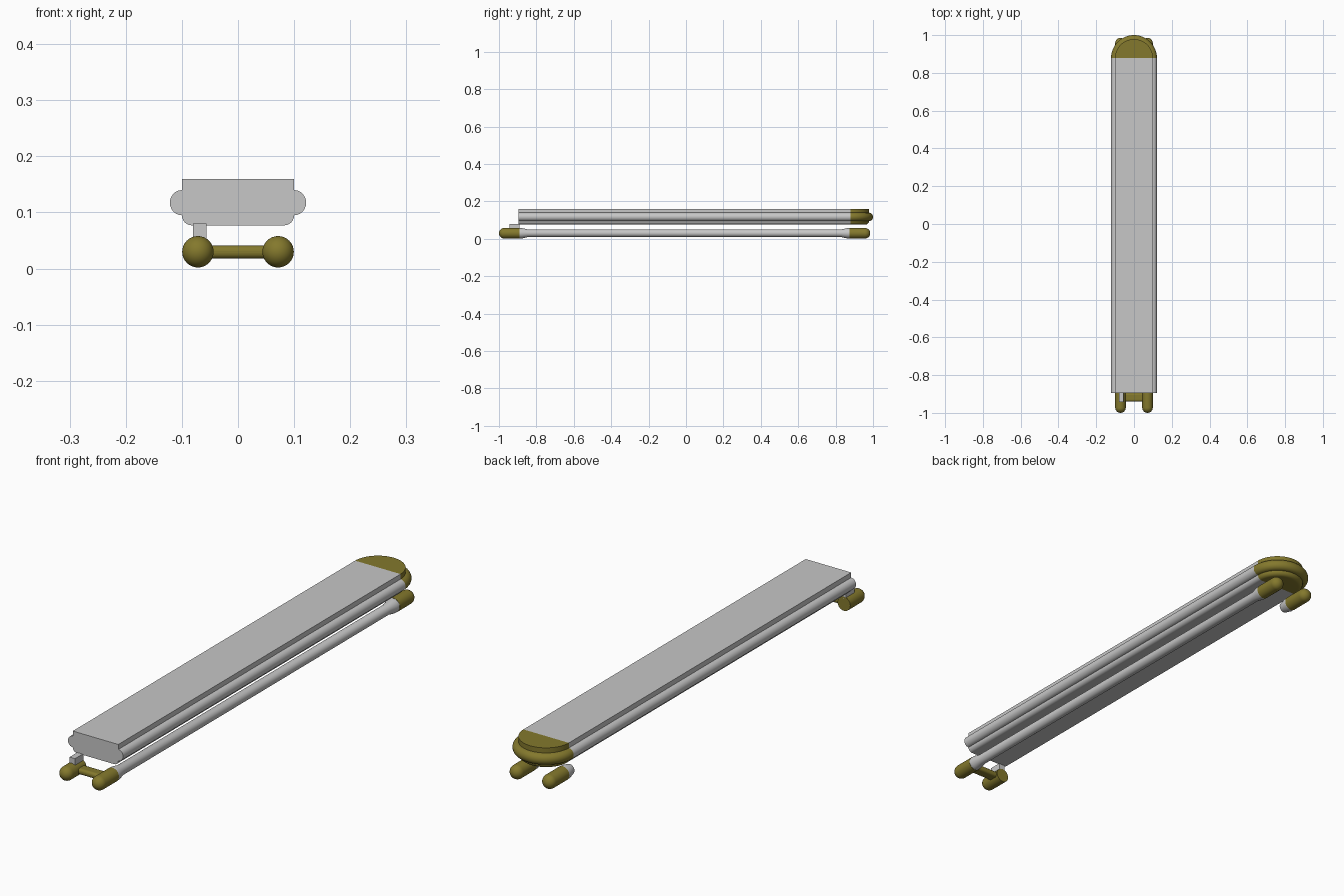
import bpy, bmesh
from math import pi, sin, cos, radians
from mathutils import Vector

cube = bpy.data.objects.get("Cube")
if cube:
    bpy.data.objects.remove(cube, do_unlink=True)


def material(name, color):
    m = bpy.data.materials.new(name)
    m.use_nodes = True
    m.diffuse_color = color
    m.node_tree.nodes["Principled BSDF"].inputs["Base Color"].default_value = color
    return m


GREY = material("light grey", (0.57, 0.57, 0.57, 1))
OLIVE = material("olive", (0.23, 0.19, 0.026, 1))


def finish(name, bm, mat):
    bmesh.ops.remove_doubles(bm, verts=bm.verts, dist=0.00005)
    bmesh.ops.recalc_face_normals(bm, faces=bm.faces)
    mesh = bpy.data.meshes.new(name)
    bm.to_mesh(mesh)
    bm.free()
    mesh.materials.append(mat)
    obj = bpy.data.objects.new(name, mesh)
    bpy.context.collection.objects.link(obj)
    bpy.ops.object.select_all(action='DESELECT')
    obj.select_set(True)
    bpy.context.view_layer.objects.active = obj
    bpy.ops.object.shade_smooth_by_angle(angle=radians(30))
    return obj


def spin(bm, points, center, axis, angle, steps):
    verts = [bm.verts.new(p) for p in points]
    edges = [bm.edges.new(pair) for pair in zip(verts, verts[1:])]
    bmesh.ops.spin(bm, geom=verts + edges, cent=center, axis=axis,
                   angle=angle, steps=steps)


def lathe(name, profile, x, z, mat):
    """Turn (radius, y) pairs about a line along y."""
    bm = bmesh.new()
    spin(bm, [(x + r, y, z) for r, y in profile], (x, 0, z), (0, 1, 0), 2 * pi, 32)
    return finish(name, bm, mat)


def box(name, low, high, mat):
    bm = bmesh.new()
    bmesh.ops.create_cube(bm, size=1)
    low, high = Vector(low), Vector(high)
    for v in bm.verts:
        v.co = (low + high) / 2 + v.co * (high - low)
    return finish(name, bm, mat)


# Half section of the plank: square top lip, round side bead, round lower edge
FRONT, BACK = -0.895, 0.8785
half = [(0.1, 0.16), (0.1, 0.14)]
half += [(0.1 + 0.0215 * sin(a), 0.1175 + 0.0225 * cos(a))
         for a in (pi * i / 12 for i in range(1, 12))]
half += [(0.1, 0.095)]
half += [(0.082 + 0.018 * cos(a), 0.095 - 0.018 * sin(a))
         for a in (pi / 2 * i / 6 for i in range(1, 7))]

# Long plank body
bm = bmesh.new()
outline = half + [(-x, z) for x, z in reversed(half)]
face = bm.faces.new([bm.verts.new((x, FRONT, z)) for x, z in outline])
swept = bmesh.ops.extrude_face_region(bm, geom=[face], use_keep_orig=True)
bmesh.ops.translate(bm, vec=(0, BACK - FRONT, 0),
                    verts=[g for g in swept["geom"] if isinstance(g, bmesh.types.BMVert)])
finish("plank_body", bm, GREY)

# Half-round end cap carrying the same section
bm = bmesh.new()
section = [(0, 0.16)] + half + [(0, 0.077)]
spin(bm, [(r, BACK, z) for r, z in section], (0, BACK, 0), (0, 0, 1), pi, 40)
finish("plank_end_cap", bm, OLIVE)

# Round-nosed tips at the four rod ends
R, ROD, X, Z = 0.028, 0.0205, 0.0715, 0.03


def tip(name, x, nose, base):
    s = 1 if nose > base else -1
    dome = [(R * sin(a), nose - s * R * (1 - cos(a)))
            for a in (pi / 2 * i / 10 for i in range(11))]
    lathe(name, dome + [(R, base), (0, base)], x, Z, OLIVE)


for side, x in (("left", X), ("right", -X)):
    tip(side + "_front_tip", x, -1.0, -0.89)
    tip(side + "_back_tip", x, 0.985, 0.875)

# Long lower rod with flared collars, and the short collar opposite
C = R - 0.0008
lathe("lower_rod", [(0, -0.892), (C, -0.892), (C, -0.875), (ROD, -0.845),
                    (ROD, 0.83), (C, 0.86), (C, 0.877), (0, 0.877)], X, Z, GREY)
lathe("right_back_collar", [(0, 0.832), (ROD, 0.832), (C, 0.86),
                            (C, 0.877), (0, 0.877)], -X, Z, GREY)

# Front crossbar with rounded edges, and the post up to the plank
bar = box("front_crossbar", (-X, -0.94, 0.018), (X, -0.895, 0.041), OLIVE)
bevel = bar.modifiers.new("rounding", 'BEVEL')
bevel.width, bevel.segments = 0.01, 5
box("plank_post", (-X - 0.009, -0.943, 0.045), (-X + 0.015, -0.89, 0.08), GREY)
